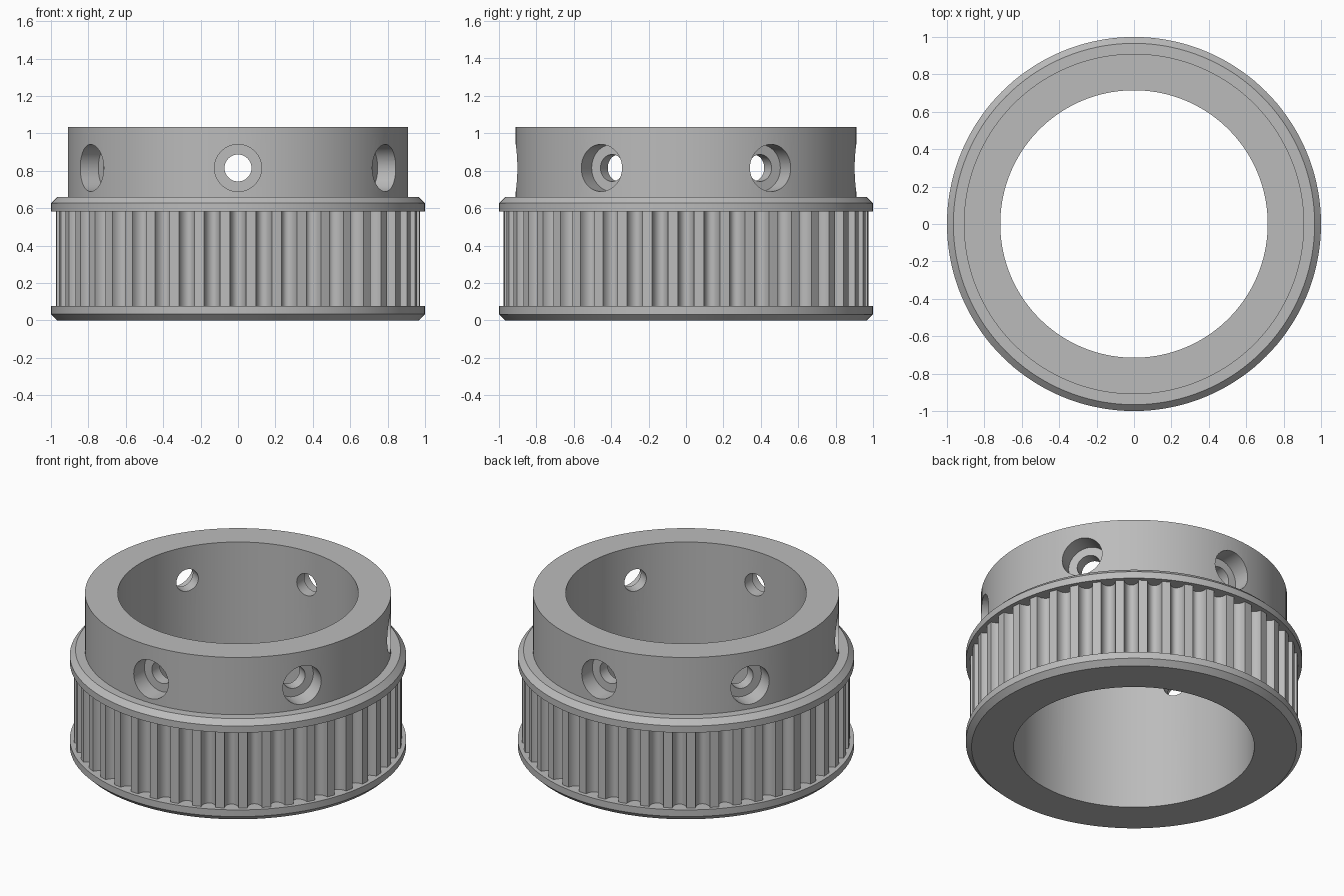
import bpy, bmesh, math
from mathutils import Matrix

if "Cube" in bpy.data.objects:
    bpy.data.objects.remove(bpy.data.objects["Cube"], do_unlink=True)

BORE, HUB, RIM, CHAMFER = 0.715, 0.91, 1.0, 0.966
TIP, TEETH, GROOVE_W, DEPTH = 0.975, 44, 0.086, 0.058
HEIGHT, HOLE_Z = 1.035, 0.815

grey = bpy.data.materials.new("machined grey")
grey.use_nodes = True
colour = (0.5, 0.5, 0.5, 1)
grey.diffuse_color = colour
grey.node_tree.nodes["Principled BSDF"].inputs["Base Color"].default_value = colour


def finish(name, bm):
    bmesh.ops.recalc_face_normals(bm, faces=bm.faces)
    mesh = bpy.data.meshes.new(name)
    bm.to_mesh(mesh)
    bm.free()
    obj = bpy.data.objects.new(name, mesh)
    bpy.context.collection.objects.link(obj)
    mesh.materials.append(grey)
    return obj


def lathe(name, profile, steps):
    """Closed (radius, height) profile turned about z."""
    bm = bmesh.new()
    verts = [bm.verts.new((r, 0, z)) for r, z in profile]
    edges = [bm.edges.new((a, b)) for a, b in zip(verts, verts[1:] + verts[:1])]
    bmesh.ops.spin(bm, geom=verts + edges, cent=(0, 0, 0), axis=(0, 0, 1),
                   angle=math.tau, steps=steps, use_merge=True)
    bmesh.ops.remove_doubles(bm, verts=bm.verts, dist=1e-5)
    bmesh.ops.dissolve_degenerate(bm, edges=bm.edges, dist=1e-5)
    return finish(name, bm)


def smooth(obj):
    bpy.ops.object.select_all(action="DESELECT")
    obj.select_set(True)
    bpy.context.view_layer.objects.active = obj
    bpy.ops.object.shade_smooth_by_angle(angle=math.radians(25))


# Hub, flanges and bore turned as one body
body = lathe("hub_and_flanges", [
    (BORE, 0), (CHAMFER, 0), (RIM, 0.033), (RIM, 0.077), (0.9, 0.077),
    (0.9, 0.583), (RIM, 0.583), (RIM, 0.627), (CHAMFER, 0.66), (HUB, 0.66),
    (HUB, HEIGHT), (BORE, HEIGHT)], 144)

# Six counterbored radial screw holes
for i in range(6):
    cutter = lathe("screw_hole_cutter", [
        (0, 0.6), (0.072, 0.6), (0.072, 0.79), (0.126, 0.79), (0.126, 1.1), (0, 1.1)], 40)
    turn = Matrix.Rotation(math.radians(30 + 60 * i), 4, "Z")
    cutter.data.transform(Matrix.Translation((0, 0, HOLE_Z)) @ turn
                          @ Matrix.Rotation(math.pi / 2, 4, "Y"))
    cutter.hide_render = True
    cut = body.modifiers.new("screw hole", "BOOLEAN")
    cut.operation, cut.solver, cut.object = "DIFFERENCE", "EXACT", cutter
    bpy.context.view_layer.objects.active = body
    bpy.ops.object.modifier_apply(modifier=cut.name)
    bpy.data.objects.remove(cutter, do_unlink=True)
smooth(body)

# Toothed belt track: round-bottomed grooves between narrow lands
outline = []
pitch = math.tau / TEETH
for i in range(TEETH):
    centre = i * pitch
    for k in range(13):
        t = math.pi * k / 12
        side, radius = -math.cos(t) * GROOVE_W / 2, TIP - DEPTH * math.sin(t)
        a = centre + side / TIP
        outline.append((radius * math.cos(a), radius * math.sin(a)))
    a = centre + pitch / 2
    outline.append((TIP * math.cos(a), TIP * math.sin(a)))
bm = bmesh.new()
low = [bm.verts.new((x, y, 0.07)) for x, y in outline]
high = [bm.verts.new((x, y, 0.59)) for x, y in outline]
for i in range(len(outline)):
    j = (i + 1) % len(outline)
    bm.faces.new((low[i], low[j], high[j], high[i]))
smooth(finish("toothed_track", bm))
